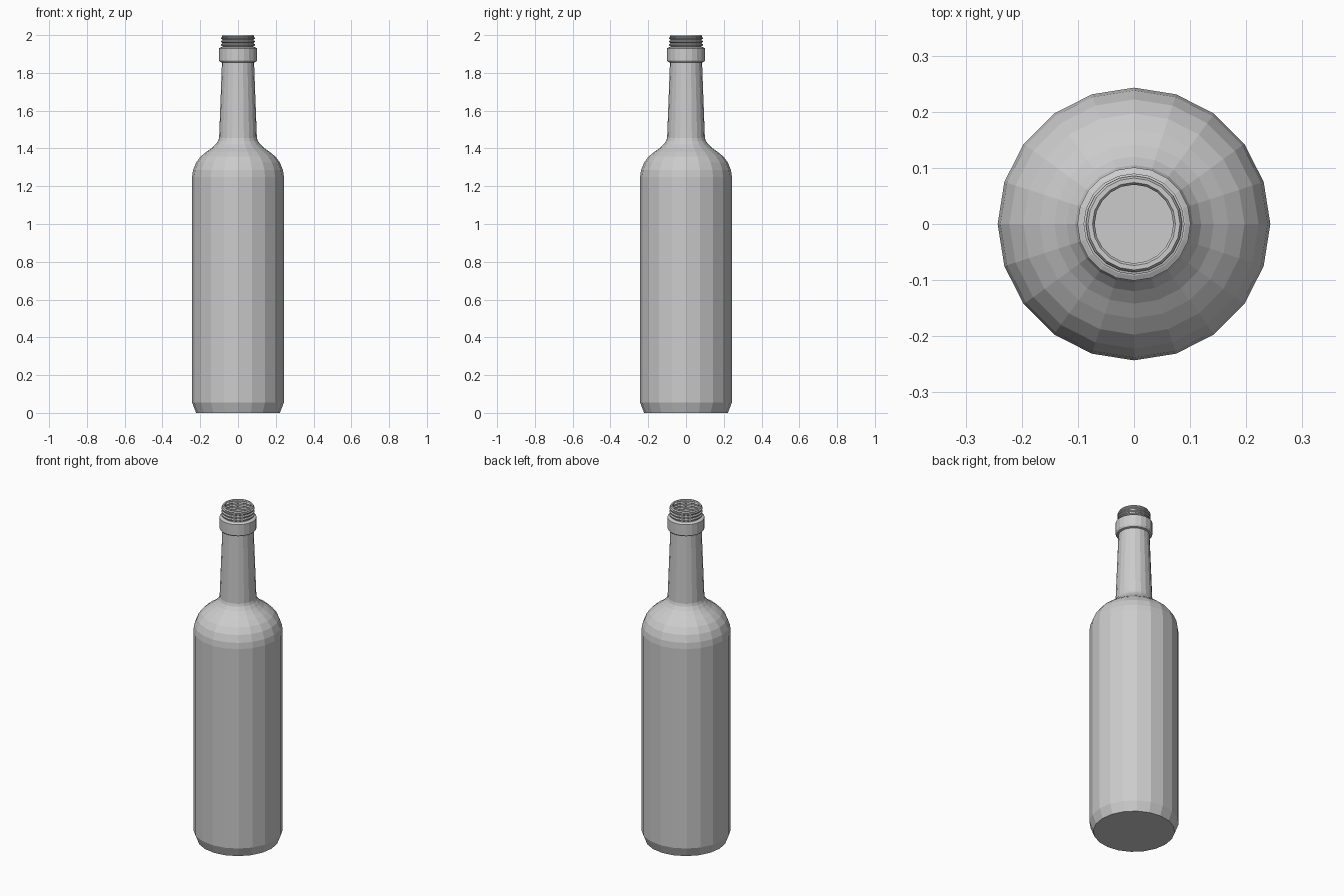
import bpy, bmesh, math

if "Cube" in bpy.data.objects:
    bpy.data.objects.remove(bpy.data.objects["Cube"])

SIDES = 20


def lathe(name, profile, cap_bottom=False):
    """Revolve (radius, height) points around z with flat facets."""
    bm = bmesh.new()
    rings = []
    for r, z in profile:
        rings.append([bm.verts.new((r * math.cos(2 * math.pi * i / SIDES),
                                    r * math.sin(2 * math.pi * i / SIDES), z))
                      for i in range(SIDES)])
    for a, b in zip(rings, rings[1:]):
        for i in range(SIDES):
            j = (i + 1) % SIDES
            bm.faces.new((a[i], a[j], b[j], b[i]))
    if cap_bottom:
        bm.faces.new(rings[0][::-1])
    mesh = bpy.data.meshes.new(name)
    bm.to_mesh(mesh)
    bm.free()
    obj = bpy.data.objects.new(name, mesh)
    bpy.context.collection.objects.link(obj)
    return obj


# Body with chamfered base, and rounded shoulder
body = [(0.222, 0), (0.243, 0.055), (0.243, 1.25)]
shoulder = [(0.238, 1.285), (0.222, 1.325), (0.197, 1.358), (0.168, 1.382),
            (0.142, 1.40), (0.12, 1.42), (0.105, 1.44)]
# Tapered neck and collar
neck = [(0.1, 1.455), (0.085, 1.855)]
collar = [(0.096, 1.858), (0.101, 1.866), (0.101, 1.93), (0.092, 1.935)]
# Stacked thread ridges below the lip
threads = []
for k in range(3):
    z = 1.937 + k * 0.018
    threads += [(0.083, z), (0.083, z + 0.004), (0.09, z + 0.008), (0.09, z + 0.014)]
# Rolled lip turning into the open mouth
lip = [(0.083, 1.989), (0.086, 1.993), (0.082, 2.0), (0.074, 2.0), (0.07, 1.994)]

lathe("bottle", body + shoulder + neck + collar + threads + lip, cap_bottom=True)
